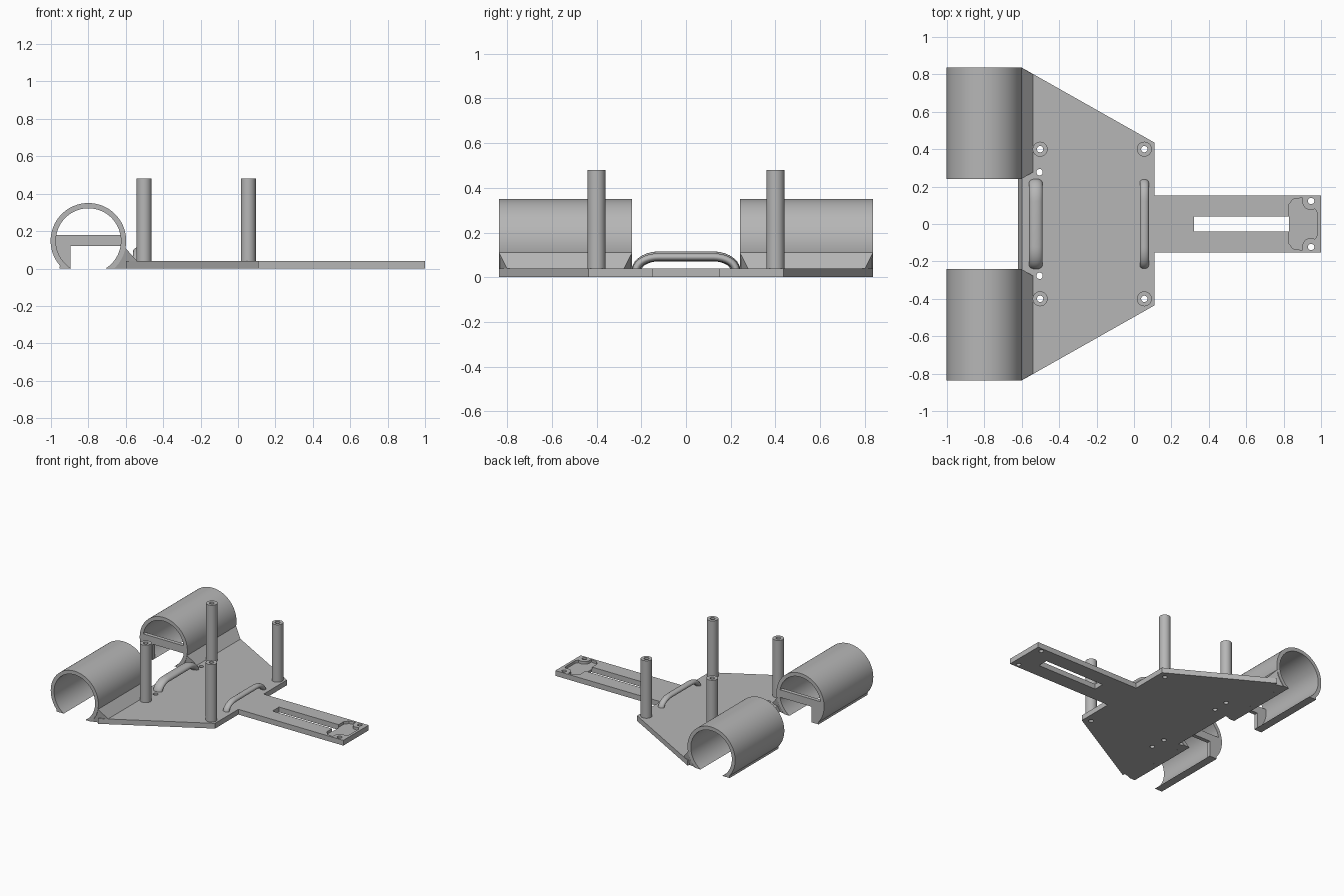
import bpy, bmesh
from math import sin, cos, asin, radians, pi, degrees

if "Cube" in bpy.data.objects:
    bpy.data.objects.remove(bpy.data.objects["Cube"])

grey = bpy.data.materials.new("plain_grey")
grey.use_nodes = True
colour = (0.47, 0.47, 0.47, 1)
grey.diffuse_color = colour
grey.node_tree.nodes["Principled BSDF"].inputs["Base Color"].default_value = colour

T = 0.04                    # plate thickness
CX, CZ = -0.8, 0.148        # tube axis
R_OUT, R_IN = 0.202, 0.174
Y_IN, Y_OUT = 0.241, 0.836  # tube ends
parts = []


def make(name, bm, keep=True):
    bmesh.ops.recalc_face_normals(bm, faces=bm.faces)
    mesh = bpy.data.meshes.new(name)
    bm.to_mesh(mesh)
    bm.free()
    obj = bpy.data.objects.new(name, mesh)
    bpy.context.collection.objects.link(obj)
    mesh.materials.append(grey)
    if keep:
        parts.append(obj)
    return obj


def prism(outline, a, b, axis="z"):
    """Extrude a 2D outline from a to b along z, or an x-z outline along y."""
    bm = bmesh.new()
    place = (lambda p: (p[0], p[1], a)) if axis == "z" else (lambda p: (p[0], a, p[1]))
    face = bm.faces.new([bm.verts.new(place(p)) for p in outline])
    moved = bmesh.ops.extrude_face_region(bm, geom=[face])["geom"]
    step = (0, 0, b - a) if axis == "z" else (0, b - a, 0)
    bmesh.ops.translate(bm, vec=step,
                        verts=[v for v in moved if isinstance(v, bmesh.types.BMVert)])
    return bm


def arc(cx, cy, r, start, end, n):
    angles = [radians(start + (end - start) * i / n) for i in range(n + 1)]
    return [(cx + r * cos(t), cy + r * sin(t)) for t in angles]


def mirrored(half):
    return half + [(x, -y) for x, y in reversed(half)]


def disc(x, y, r, n=32):
    return arc(x, y, r, 0, 360, n)[:-1]


def cut(obj, outline, a, b):
    cutter = make("cutter", prism(outline, a, b), keep=False)
    cutter.hide_render = True
    mod = obj.modifiers.new("cut", "BOOLEAN")
    mod.operation, mod.solver, mod.object = "DIFFERENCE", "EXACT", cutter
    graph = bpy.context.evaluated_depsgraph_get()
    graph.update()
    mesh = bpy.data.meshes.new_from_object(obj.evaluated_get(graph))
    obj.modifiers.clear()
    obj.data = mesh
    bpy.data.objects.remove(cutter)


# Base plate with its long arm
bm = prism(mirrored([(-0.62, Y_IN), (-0.6, Y_OUT), (0.11, 0.435),
                     (0.11, 0.153), (1.0, 0.153)]), 0, T)
for v in bm.verts:          # sloping edge between the tubes
    if v.co.x < -0.61 and v.co.z > 0.01:
        v.co.x = -0.6
plate = make("base_plate", bm)
cut(plate, [(0.32, -0.04), (0.83, -0.04), (0.83, 0.04), (0.32, 0.04)], -0.1, 0.1)
pocket = [(0.825, 0.1), (0.85, 0.132), (0.9, 0.14)]
pocket += arc(0.945, 0.12, 0.045, 165, 300, 10) + [(0.98, 0.06)]
cut(plate, mirrored(pocket), 0.02, 0.1)

post_spots = [(x, s * 0.4) for x in (-0.502, 0.055) for s in (-1, 1)]
small_spots = [(x, s * y) for x, y in ((-0.505, 0.277), (0.947, 0.123)) for s in (-1, 1)]
for x, y in post_spots + small_spots:
    cut(plate, disc(x, y, 0.017), -0.1, 0.1)

# Hollow posts
for x, y in post_spots:
    post = make("post", prism(disc(x, y, 0.04), 0.03, 0.48))
    cut(post, disc(x, y, 0.017), -0.1, 0.6)

# Open-bottomed tubes, wedges joining them to the plate, and inner end walls
low = degrees(asin(-CZ / R_IN))
tube = arc(CX, CZ, R_IN, low, 180 - low, 56)
tube += [(-0.955, 0)] + arc(CX, CZ, R_OUT, 221, degrees(asin(-CZ / R_OUT)), 56)
wedge = arc(CX, CZ, 0.188, -51.9, -11, 10) + [(-0.602, 0.11), (-0.54, T), (-0.54, 0)]
wall = [(-0.895, 0.12), (-0.625, 0.12), (-0.625, 0.178), (-0.975, 0.178)]
wall += arc(CX, CZ, 0.18, 190, 235, 10) + [(-0.895, 0)]
for s, side in ((-1, "right"), (1, "left")):
    make(side + "_tube", prism(tube, s * Y_IN, s * Y_OUT, "y"))
    make(side + "_end_wall", prism(wall, s * Y_IN, s * (Y_IN + 0.03), "y"))
    bm = prism(wedge, s * Y_IN, s * Y_OUT, "y")
    for v in bm.verts:      # slanted ends
        if v.co.x > -0.59:
            v.co.y += s * (0.036 if abs(v.co.y) < 0.5 else -0.036)
    make(side + "_wedge", bm)


# Arched handles: an oval section swept along a rounded arch
def handle(name, x, half_w, half_h, top, reach):
    z = top - half_h
    drop = z - 0.03
    end = reach - half_h
    bend = [(end - 0.1 + 0.1 * cos(t), 0.03 + drop * sin(t), t)
            for t in (pi / 2 * i / 10 for i in range(11))]
    path = bend + [(-y, h, pi - t) for y, h, t in reversed(bend)]
    bm = bmesh.new()
    rings = []
    for y, h, t in path:
        rings.append([bm.verts.new((x + half_w * cos(a),
                                    y + half_h * sin(a) * cos(t),
                                    h + half_h * sin(a) * sin(t)))
                      for a in (2 * pi * i / 20 for i in range(20))])
    for r0, r1 in zip(rings, rings[1:]):
        for i in range(20):
            j = (i + 1) % 20
            bm.faces.new((r0[i], r0[j], r1[j], r1[i]))
    bm.faces.new(rings[0])
    bm.faces.new(rings[-1])
    make(name, bm)


handle("rear_handle", -0.525, 0.036, 0.022, 0.115, 0.243)
handle("arm_handle", 0.055, 0.024, 0.017, 0.107, 0.24)

# Smooth the round parts, keep edges sharp
bpy.ops.object.select_all(action="DESELECT")
for obj in parts:
    obj.select_set(True)
bpy.context.view_layer.objects.active = plate
bpy.ops.object.shade_smooth_by_angle(angle=radians(30))
